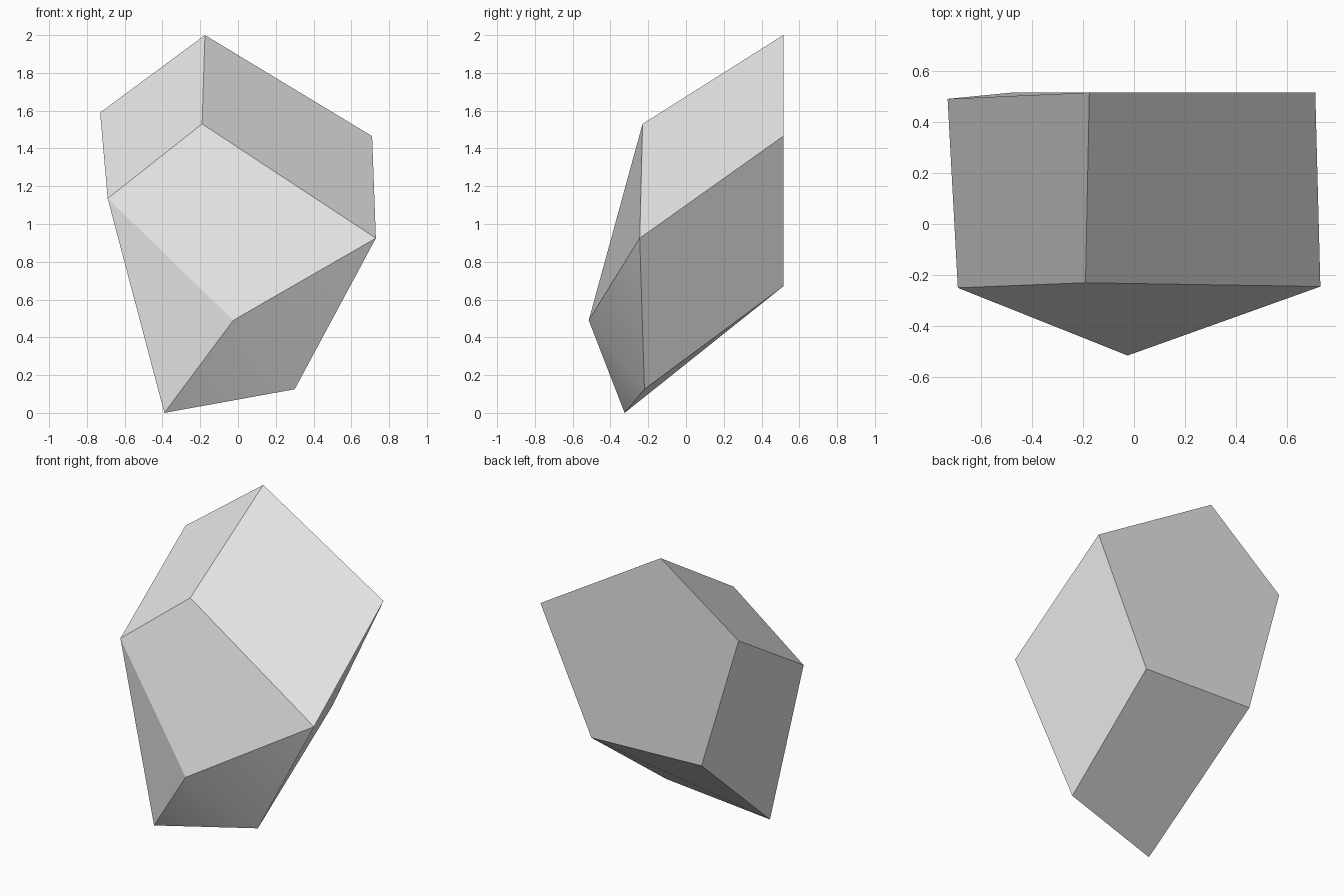
import bpy, bmesh
from mathutils import Vector

cube = bpy.data.objects.get("Cube")
if cube:
    bpy.data.objects.remove(cube, do_unlink=True)

# One plain grey stone colour
GREY = (0.8, 0.8, 0.8, 1.0)
stone = bpy.data.materials.new("stone_grey")
stone.use_nodes = True
stone.diffuse_color = GREY
bsdf = next(n for n in stone.node_tree.nodes if n.type == "BSDF_PRINCIPLED")
bsdf.inputs["Base Color"].default_value = GREY

# Five-sided cross-sections: crown, left shoulder, left foot, right foot, right shoulder
front_ring = [(-0.19, -0.23, 1.53), (-0.69, -0.25, 1.135), (-0.39, -0.325, 0.0),
              (0.30, -0.22, 0.125), (0.73, -0.245, 0.925)]
back_ring = [(-0.175, 0.515, 2.0), (-0.73, 0.49, 1.59), (-0.475, 0.515, 0.70),
             (0.335, 0.515, 0.67), (0.71, 0.515, 1.465)]
tip_point = (-0.025, -0.515, 0.49)

bm = bmesh.new()
front = [bm.verts.new(Vector(p)) for p in front_ring]
back = [bm.verts.new(Vector(p)) for p in back_ring]
tip = bm.verts.new(Vector(tip_point))

# Slanted prism sides and flat back
for i in range(5):
    j = (i + 1) % 5
    bm.faces.new((front[i], back[i], back[j], front[j]))
bm.faces.new(back)

# Pointed front: one broad upper facet, the rest fanned from the tip
crown, left, left_foot, right_foot, right = front
bm.faces.new((crown, left, tip, right))
for a, b in ((left, left_foot), (left_foot, right_foot), (right_foot, right)):
    bm.faces.new((a, b, tip))
bmesh.ops.recalc_face_normals(bm, faces=bm.faces)

mesh = bpy.data.meshes.new("faceted_stone")
bm.to_mesh(mesh)
bm.free()
mesh.materials.append(stone)
rock = bpy.data.objects.new("faceted_stone", mesh)
bpy.context.collection.objects.link(rock)

# Crisp facets with softened shallow creases
bpy.ops.object.select_all(action="DESELECT")
rock.select_set(True)
bpy.context.view_layer.objects.active = rock
bpy.ops.object.shade_smooth_by_angle(angle=0.5236)
